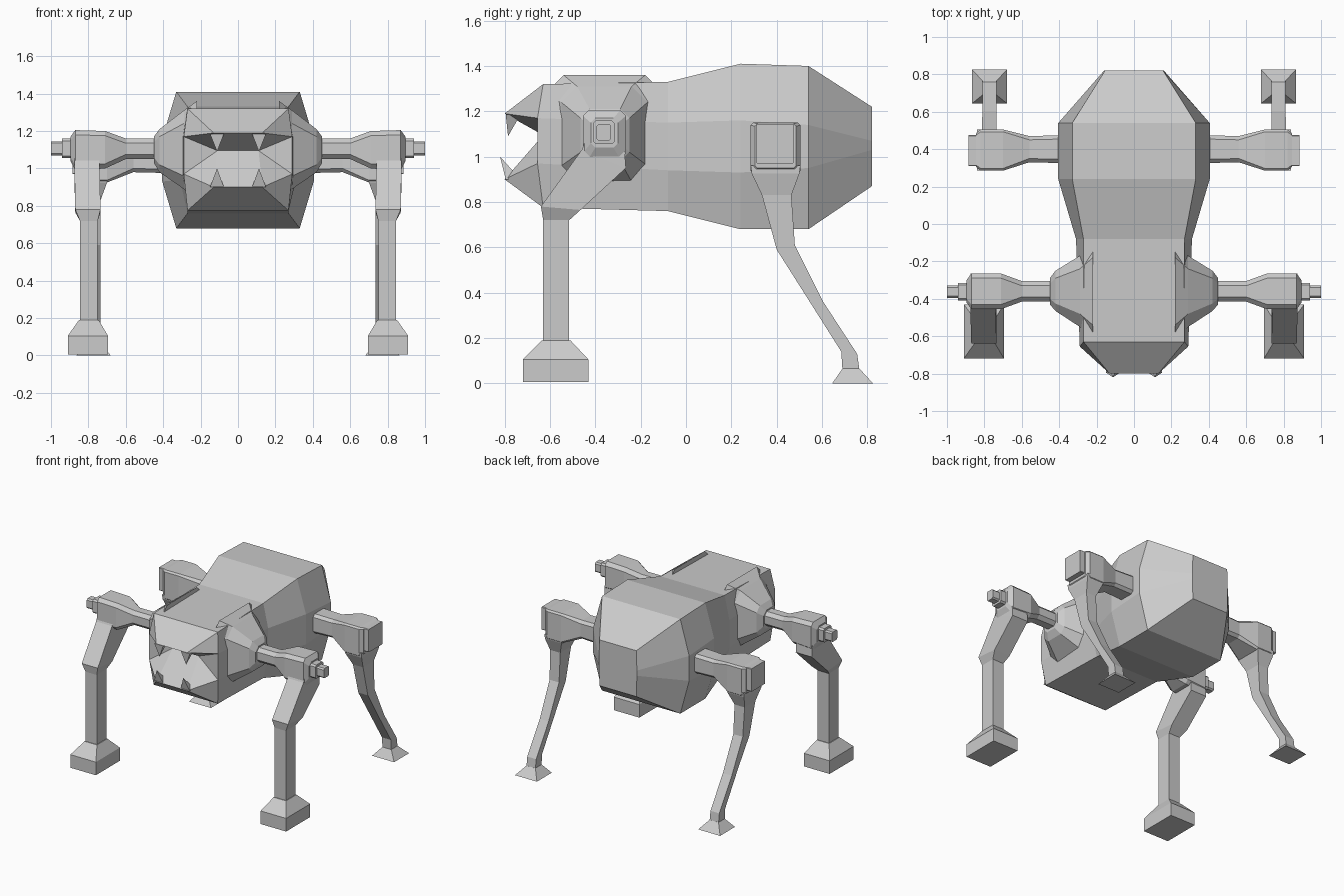
import bpy, bmesh


def make(name, bm, mirror=False):
    bmesh.ops.recalc_face_normals(bm, faces=bm.faces)
    me = bpy.data.meshes.new(name)
    bm.to_mesh(me)
    bm.free()
    ob = bpy.data.objects.new(name, me)
    bpy.context.collection.objects.link(ob)
    if mirror:
        ob.modifiers.new("Mirror", 'MIRROR')
    return ob


def loft(bm, rings, cap_end=True):
    vs = [[bm.verts.new(p) for p in r] for r in rings]
    n = len(vs[0])
    for a, b in zip(vs, vs[1:]):
        for i in range(n):
            j = (i + 1) % n
            bm.faces.new((a[i], a[j], b[j], b[i]))
    bm.faces.new(vs[0])
    if cap_end:
        bm.faces.new(vs[-1])
    return vs


def limb(name, sections):
    """Sections along x: (x, y0, y1, z0, z1, chamfer)."""
    bm = bmesh.new()
    rings = []
    for x, y0, y1, z0, z1, c in sections:
        rings.append([(x, y0 + c, z0), (x, y1 - c, z0), (x, y1, z0 + c), (x, y1, z1 - c),
                      (x, y1 - c, z1), (x, y0 + c, z1), (x, y0, z1 - c), (x, y0, z0 + c)])
    loft(bm, rings)
    return make(name, bm, True)


def leg(name, sections):
    """Sections down the leg: (x0, x1, y_front, z_front, y_back, z_back)."""
    bm = bmesh.new()
    loft(bm, [[(x0, ya, za), (x1, ya, za), (x1, yb, zb), (x0, yb, zb)]
              for x0, x1, ya, za, yb, zb in sections])
    return make(name, bm, True)


# Body: eight-sided rings from tail to head (y, top w, top z, side w, upper z, lower z, bottom w, bottom z)
bm = bmesh.new()
rings = []
for y, wt, zt, ws, zu, zl, wb, zb in [
        (0.82, 0.155, 1.22, 0.16, 1.07, 1.03, 0.155, 0.87),
        (0.54, 0.33, 1.40, 0.405, 1.14, 0.95, 0.33, 0.68),
        (0.24, 0.33, 1.41, 0.405, 1.16, 0.93, 0.33, 0.68),
        (-0.08, 0.27, 1.33, 0.31, 1.15, 0.94, 0.27, 0.76),
        (-0.63, 0.27, 1.32, 0.29, 1.17, 0.97, 0.27, 0.775)]:
    right = [(wt, y, zt), (ws, y, zu), (ws, y, zl), (wb, y, zb)]
    rings.append(right + [(-x, q, z) for x, q, z in reversed(right)])
for i in (1, 2, 5, 6):
    x, y, z = rings[-1][i]
    rings[-1][i] = (x, -0.655, z)
tr, ur, lr, br, bl, ll, ul, tl = loft(bm, rings, False)[-1]

# Open mouth: upper and lower jaw tips, meeting along a hinge line
upper = [bm.verts.new((s * 0.13, -0.80, 1.19)) for s in (1, -1)]
lower = [bm.verts.new((s * 0.13, -0.80, 0.90)) for s in (1, -1)]
hinge = [bm.verts.new((s * 0.11, -0.63, 1.095)) for s in (1, -1)]
bm.faces.new((tr, tl, upper[1], upper[0]))
bm.faces.new((br, bl, lower[1], lower[0]))
bm.faces.new((upper[0], upper[1], hinge[1], hinge[0]))
bm.faces.new((lower[0], lower[1], hinge[1], hinge[0]))
for k, (t, u, l, b) in enumerate([(tr, ur, lr, br), (tl, ul, ll, bl)]):
    bm.faces.new((t, u, upper[k]))
    bm.faces.new((u, hinge[k], upper[k]))
    bm.faces.new((u, l, hinge[k]))
    bm.faces.new((l, lower[k], hinge[k]))
    bm.faces.new((l, b, lower[k]))
make("body", bm)


# Teeth: four-sided spikes
def tooth(name, base_z, tip_y, tip_z):
    bm = bmesh.new()
    base = [bm.verts.new(p) for p in ((0.075, -0.795, base_z), (0.15, -0.795, base_z),
                                      (0.14, -0.73, base_z), (0.085, -0.73, base_z))]
    tip = bm.verts.new((0.112, tip_y, tip_z))
    bm.faces.new(base)
    for i in range(4):
        bm.faces.new((base[i], base[(i + 1) % 4], tip))
    make(name, bm, True)


tooth("upper_teeth", 1.185, -0.785, 1.09)
tooth("lower_teeth", 0.90, -0.82, 1.00)

# Shoulder housings and front arms
limb("shoulder", [(0.22, -0.62, -0.10, 0.82, 1.36, 0.08), (0.29, -0.55, -0.17, 0.89, 1.31, 0.07),
                  (0.42, -0.465, -0.25, 0.98, 1.21, 0.04), (0.45, -0.43, -0.29, 1.03, 1.17, 0.03)])
limb("front_arm", [(0.43, -0.415, -0.305, 1.05, 1.16, 0.025), (0.60, -0.415, -0.305, 1.05, 1.16, 0.025),
                   (0.71, -0.455, -0.265, 1.00, 1.20, 0.025), (0.87, -0.455, -0.265, 0.99, 1.205, 0.025),
                   (0.895, -0.42, -0.30, 1.04, 1.17, 0.02)])
limb("front_axle_knob", [(0.88, -0.41, -0.315, 1.055, 1.16, 0.012), (0.94, -0.41, -0.315, 1.055, 1.16, 0.012),
                         (0.941, -0.395, -0.33, 1.07, 1.145, 0.01), (1.0, -0.395, -0.33, 1.07, 1.145, 0.01)])

# Front legs and feet
leg("front_leg", [(0.74, 0.875, -0.42, 1.13, -0.275, 1.08), (0.74, 0.875, -0.46, 1.03, -0.265, 0.95),
                  (0.735, 0.87, -0.64, 0.78, -0.465, 0.765), (0.75, 0.845, -0.63, 0.72, -0.515, 0.72),
                  (0.75, 0.845, -0.63, 0.18, -0.515, 0.18)])
leg("front_foot", [(0.745, 0.85, -0.635, 0.19, -0.51, 0.19), (0.695, 0.91, -0.72, 0.105, -0.43, 0.105),
                   (0.695, 0.91, -0.72, 0.005, -0.43, 0.005)])

# Rear hips with square caps
limb("rear_hip", [(0.36, 0.325, 0.475, 0.975, 1.125, 0.02), (0.56, 0.33, 0.47, 0.98, 1.12, 0.02),
                  (0.70, 0.285, 0.505, 0.925, 1.15, 0.012), (0.82, 0.285, 0.505, 0.925, 1.15, 0.012),
                  (0.845, 0.305, 0.485, 0.95, 1.145, 0.01)])
limb("rear_hip_cap", [(0.83, 0.31, 0.475, 0.97, 1.145, 0.004), (0.885, 0.31, 0.475, 0.97, 1.145, 0.004)])

# Rear legs and feet
leg("rear_leg", [(0.70, 0.84, 0.285, 0.96, 0.505, 0.96), (0.70, 0.84, 0.29, 0.925, 0.50, 0.925),
                 (0.735, 0.82, 0.335, 0.83, 0.465, 0.83), (0.735, 0.815, 0.40, 0.59, 0.48, 0.61),
                 (0.735, 0.81, 0.53, 0.385, 0.605, 0.36), (0.735, 0.81, 0.685, 0.14, 0.755, 0.13),
                 (0.735, 0.81, 0.69, 0.06, 0.765, 0.06)])
leg("rear_foot", [(0.735, 0.81, 0.69, 0.065, 0.765, 0.065), (0.68, 0.865, 0.645, 0.0, 0.825, 0.0)])
